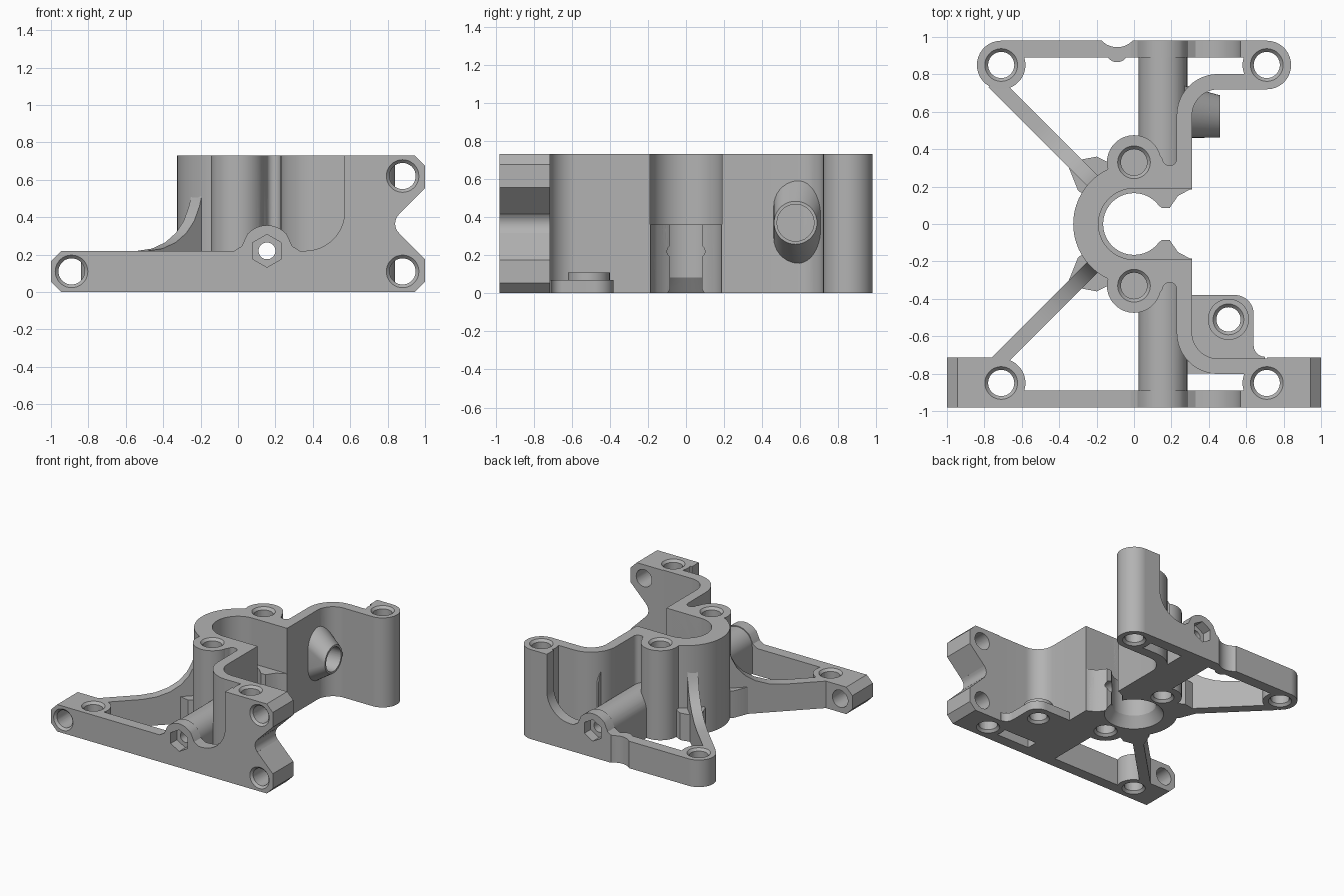
import bpy, bmesh, math
from mathutils import Matrix

cube = bpy.data.objects.get("Cube")
if cube:
    bpy.data.objects.remove(cube, do_unlink=True)

H, LOW, EDGE = 0.73, 0.22, 0.98      # full height, low wall height, outer y
grey = bpy.data.materials.new("cast grey")
grey.use_nodes = True
grey.diffuse_color = (0.45, 0.45, 0.45, 1)
grey.node_tree.nodes["Principled BSDF"].inputs["Base Color"].default_value = grey.diffuse_color


def add_object(name, bm):
    bmesh.ops.recalc_face_normals(bm, faces=bm.faces[:])
    mesh = bpy.data.meshes.new(name)
    bm.to_mesh(mesh)
    bm.free()
    mesh.materials.append(grey)
    ob = bpy.data.objects.new(name, mesh)
    bpy.context.collection.objects.link(ob)
    return ob


def arc(cx, cy, r, a0, a1, n=12):
    angles = [math.radians(a0 + (a1 - a0) * i / n) for i in range(n + 1)]
    return [(cx + r * math.cos(a), cy + r * math.sin(a)) for a in angles]


def circle(cx, cy, r, n=36):
    return arc(cx, cy, r, 0, 360, n)[:-1]


def place(u, v, w, axis):
    return {"x": (w, u, v), "y": (u, w, v), "z": (u, v, w)}[axis]


def prism(name, outline, lo, hi, axis="z", top=None):
    """Join an outline at lo to the same (or another) outline at hi."""
    bm = bmesh.new()
    a = [bm.verts.new(place(u, v, lo, axis)) for u, v in outline]
    b = [bm.verts.new(place(u, v, hi, axis)) for u, v in (top or outline)]
    bm.faces.new(a)
    bm.faces.new(b)
    for i in range(len(a)):
        j = (i + 1) % len(a)
        bm.faces.new((a[i], a[j], b[j], b[i]))
    return add_object(name, bm)


def flip(points, side):
    return [(x, y * side) for x, y in points]


adds, cuts = [], []


def add(*args, **kw):
    adds.append(prism(*args, **kw))
    return adds[-1]


def cut(*args, **kw):
    cuts.append(prism(*args, **kw))
    cuts[-1].hide_render = True


def drill(x, y, r, z0, z1, rims):
    """Vertical hole with a small chamfer at each listed rim (height, direction)."""
    cut("hole_cutter", circle(x, y, r), z0, z1)
    for z, d in rims:
        cut("rim_cutter", circle(x, y, r - 0.005), z - d * 0.025, z + d * 0.005,
            top=circle(x, y, r + 0.022))


# Central clamp ring
add("clamp_ring", circle(0, 0, 0.325, 60), 0, H)

# Side outline of the thin front and back walls, with the bolt hump
wall = ([(-0.71, 0), (-0.71, LOW), (-0.02, LOW), (0.02, 0.245), (0.05, 0.31)]
        + arc(0.155, LOW, 0.137, 130, 50, 8)
        + [(0.26, 0.31), (0.29, 0.245), (0.33, LOW)]
        + arc(0.36, 0.43, 0.21, -90, 0) + [(0.57, H), (0.71, H), (0.71, 0)])

for end, s in (("front", -1), ("back", 1)):
    # Clamp screw boss and its bridge to the arm
    add(end + "_clamp_boss", circle(0, s * 0.33, 0.145), 0, H)
    add(end + "_arm_root",
        flip([(0, 0.1), (0.31, 0.1), (0.31, 0.45), (0.228, 0.45), (0.228, 0.36)]
             + arc(0.19, 0.35, 0.038, 0, -180, 8) + [(0.1, 0.42), (0, 0.42)], s), 0, H)
    # Curved full height arm
    add(end + "_curved_arm", flip(arc(0.45, 0.58, 0.14, 180, 90) + [(0.71, 0.72), (0.71, 0.8)]
                                  + arc(0.45, 0.58, 0.222, 90, 180)
                                  + [(0.228, 0.3), (0.31, 0.3)], s), 0, H)
    # Corner bosses and thin wall
    add(end + "_tall_corner_boss", circle(0.71, s * 0.85, 0.13), 0, H)
    add(end + "_low_corner_boss", circle(-0.71, s * 0.85, 0.13), 0, LOW)
    add(end + "_thin_wall", wall, s * 0.89, s * EDGE, "y")
    # Cross bolt housing, round on top and flat below
    add(end + "_bolt_housing", [(0.025, 0)] + arc(0.155, LOW, 0.13, 180, 0, 24) + [(0.285, 0)],
        s * 0.08, s * EDGE, "y")
    # Diagonal brace sweeping up to the ring
    brace = add(end + "_diagonal_brace",
                [(0, 0), (0, LOW), (0.34, LOW), (0.45, 0.232), (0.55, 0.265),
                 (0.63, 0.315), (0.69, 0.38), (0.73, 0.46), (0.76, 0.56),
                 (0.8, 0.56), (0.8, 0)], -0.04, 0.04, "y")
    brace.data.transform(Matrix.Translation((-0.75, s * 0.76, 0))
                         @ Matrix.Rotation(-s * math.pi / 4, 4, "Z"))
    # Small gusset where the brace meets the ring
    add(end + "_brace_gusset", flip([(-0.36, 0.33), (-0.2, 0.36), (-0.08, 0.3), (-0.2, 0.1),
                                     (-0.3, 0.18)], s), 0, LOW)

# Front mounting ends
add("front_left_end", [(-1, 0.055), (-0.945, 0), (-0.71, 0), (-0.71, LOW), (-0.945, LOW),
                       (-1, 0.165)], -EDGE, -0.715, "y")
add("front_right_end", [(0.71, 0), (0.945, 0), (1, 0.055), (1, 0.175), (0.86, 0.315)]
    + arc(0.91, 0.365, 0.07, 225, 135, 6)
    + [(0.86, 0.415), (1, 0.555), (1, 0.675), (0.945, H), (0.71, H)], -EDGE, -0.715, "y")

# Low pad with raised seat
add("low_pad", [(0.25, -0.38)] + arc(0.54, -0.48, 0.1, 90, 0)
    + arc(0.7, -0.65, 0.06, 180, 270, 6) + [(0.7, -0.8), (0.25, -0.8)], 0, 0.07)
add("pad_seat", circle(0.505, -0.51, 0.11), 0.03, 0.11)

# Back wall relief bulge
add("relief_bulge", circle(-0.09, 0.925, 0.06), 0, LOW)

# Faired side port on the back arm
fairing = bmesh.new()
for u, v in circle(0.6, 0.27, 0.14) + circle(0.6, 0.48, 0.14):
    fairing.verts.new((0.27, u, v))
for u, v in circle(0.575, 0.37, 0.113):
    fairing.verts.new((0.37, u, v))
    fairing.verts.new((0.46, u, v))
hull = bmesh.ops.convex_hull(fairing, input=fairing.verts[:])
loose = {g for g in hull["geom_interior"] + hull["geom_unused"] if isinstance(g, bmesh.types.BMVert)}
bmesh.ops.delete(fairing, geom=list(loose), context="VERTS")
adds.append(add_object("side_port", fairing))
cut("port_cutter", circle(0.575, 0.37, 0.097), 0.315, 0.6, "x")

# Stepped bore, open jaw and base flare
cut("bore_cutter", circle(0, 0, 0.165, 60), -0.1, 1)
cut("upper_jaw_cutter", arc(0, 0, 0.19, 90, 270, 30) + [(0.5, -0.19), (0.5, 0.19)], 0.36, 1)
jaw = [(0.05, 0.1), (0.13, 0.1), (0.15, 0.085), (0.19, 0.085), (0.235, 0.15), (0.3, 0.185), (0.5, 0.2)]
cut("jaw_cutter", jaw + flip(jaw[::-1], -1), -0.1, 1)
cut("flare_cutter", circle(0, 0, 0.235, 60), -0.02, 0.09, top=circle(0, 0, 0.16, 60))

# Vertical holes
for s in (-1, 1):
    drill(0.71, s * 0.85, 0.07, -0.1, 1, [(H, 1), (0, -1)])
    drill(-0.71, s * 0.85, 0.07, -0.1, 1, [(LOW, 1), (0, -1)])
    drill(0, s * 0.33, 0.07, 0.4, 1, [(H, 1)])
    drill(0, s * 0.33, 0.07, -0.1, 0.25, [(0, -1)])
    # Hex pocket at each end of the cross bolt
    hexagon = [(0.155 + 0.088 * math.sin(k * math.pi / 3), LOW + 0.088 * math.cos(k * math.pi / 3))
               for k in range(6)]
    cut("hex_cutter", hexagon, s * 0.9, s * 1.1, "y")
drill(0.505, -0.51, 0.065, -0.1, 0.3, [(0.11, 1), (0, -1)])
cut("bolt_cutter", circle(0.155, LOW, 0.045), -1.2, 1.2, "y")

# Horizontal mounting holes and back wall relief
for x, z in ((-0.89, 0.11), (0.88, 0.11), (0.88, 0.62)):
    cut("mount_cutter", circle(x, z, 0.07), -1.1, -0.6, "y")
    cut("mount_rim_cutter", circle(x, z, 0.092), -EDGE - 0.005, -EDGE + 0.02, "y",
        top=circle(x, z, 0.068))
cut("relief_cutter", circle(-0.09, 1.06, 0.115), -0.1, 0.4)


def overlaps(a, b):
    """True when the bounding boxes of two objects meet."""
    for k in range(3):
        p = [v.co[k] for v in a.data.vertices]
        q = [v.co[k] for v in b.data.vertices]
        if min(p) >= max(q) or min(q) >= max(p):
            return False
    return True


def carve(part, cutter):
    """Cut one part, trying the quick solver first."""
    for solver in ("MANIFOLD", "EXACT"):
        mod = part.modifiers.new("carve", "BOOLEAN")
        mod.operation, mod.solver, mod.object = "DIFFERENCE", solver, cutter
        graph = bpy.context.evaluated_depsgraph_get()
        mesh = bpy.data.meshes.new_from_object(part.evaluated_get(graph))
        part.modifiers.remove(mod)
        if len(mesh.vertices) not in (0, len(part.data.vertices)):
            part.data = mesh
            return


# Cut the openings in each part they reach
for part in adds:
    for cutter in cuts:
        if overlaps(part, cutter):
            carve(part, cutter)
for cutter in cuts:
    bpy.data.objects.remove(cutter, do_unlink=True)

# Smooth the round faces and keep the edges sharp
for part in adds:
    part.select_set(True)
bpy.context.view_layer.objects.active = adds[0]
bpy.ops.object.shade_smooth_by_angle(angle=math.radians(30))
